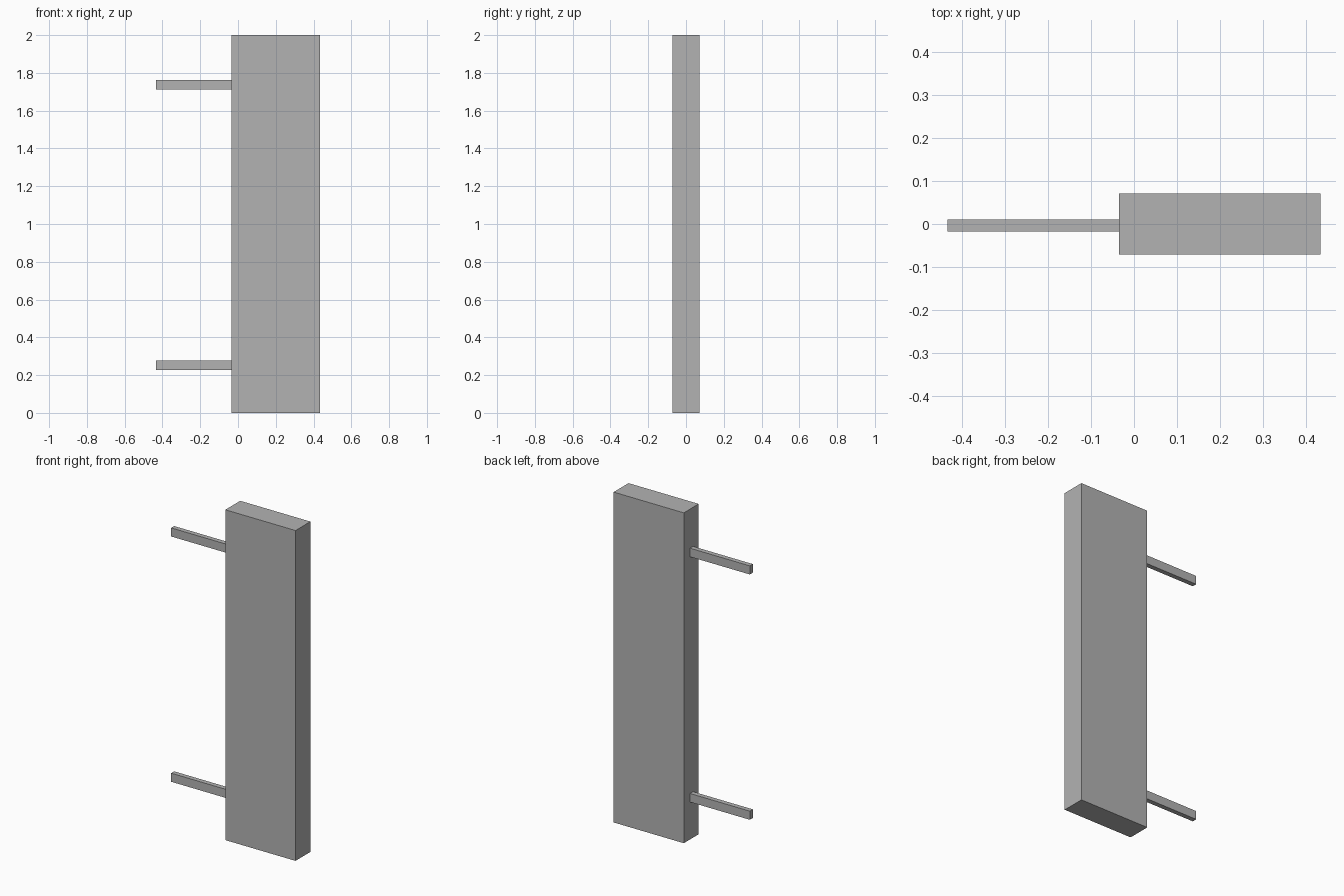
import bpy
from mathutils import Vector

cube = bpy.data.objects.get("Cube")
if cube:
    bpy.data.objects.remove(cube, do_unlink=True)

grey = bpy.data.materials.new("plain grey")
grey.use_nodes = True
colour = (0.45, 0.45, 0.45, 1)
grey.diffuse_color = colour
grey.node_tree.nodes["Principled BSDF"].inputs["Base Color"].default_value = colour


def box(name, low, high):
    """Add a box spanning two opposite corners."""
    low, high = Vector(low), Vector(high)
    bpy.ops.mesh.primitive_cube_add(size=1, location=(low + high) / 2)
    obj = bpy.context.object
    obj.name = name
    obj.scale = high - low
    bpy.ops.object.transform_apply(location=False, rotation=False, scale=True)
    obj.data.materials.append(grey)
    return obj


# Tall upright panel
box("panel", (-0.035, -0.071, 0), (0.435, 0.071, 2))

# Two thin bars reaching out from the panel's right edge
for name, z in (("lower_bar", 0.252), ("upper_bar", 1.737)):
    box(name, (-0.435, -0.018, z - 0.026), (-0.035, 0.011, z + 0.026))
